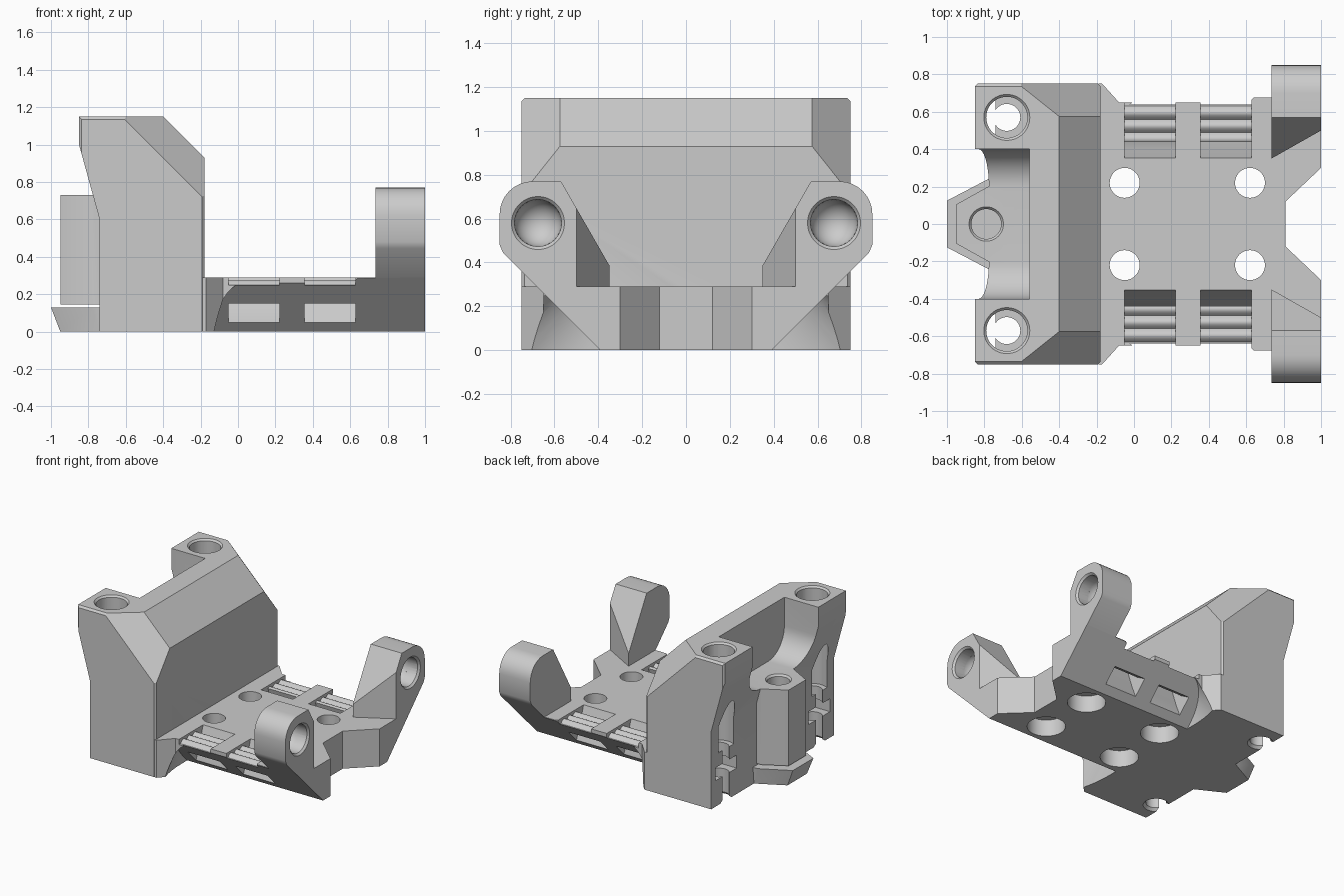
import bpy, bmesh, math
from mathutils import Vector

if "Cube" in bpy.data.objects:
    bpy.data.objects.remove(bpy.data.objects["Cube"])

grey = bpy.data.materials.new("light_grey_plastic")
grey.use_nodes = True
grey.diffuse_color = (0.6, 0.6, 0.6, 1)
grey.node_tree.nodes["Principled BSDF"].inputs["Base Color"].default_value = (0.6, 0.6, 0.6, 1)

# Mappings from a 2D profile plus depth to space
ALONG_X = lambda a, b, t: (t, a, b)
ALONG_Y = lambda a, b, t: (a, t, b)
ALONG_Z = lambda a, b, t: (a, b, t)


def make(name, bm):
    bmesh.ops.recalc_face_normals(bm, faces=bm.faces)
    mesh = bpy.data.meshes.new(name)
    bm.to_mesh(mesh)
    bm.free()
    mesh.materials.append(grey)
    obj = bpy.data.objects.new(name, mesh)
    bpy.context.collection.objects.link(obj)
    return obj


def prism(name, pts, lo, hi, place, scale=1.0):
    """Extrude a profile from lo to hi; scale resizes the lo end."""
    bm = bmesh.new()
    ends = [[bm.verts.new(place(a * k, b * k, t)) for a, b in pts]
            for t, k in ((lo, scale), (hi, 1.0))]
    n = len(pts)
    for end in ends:
        bm.faces.new(end)
    for i in range(n):
        j = (i + 1) % n
        bm.faces.new((ends[0][i], ends[0][j], ends[1][j], ends[1][i]))
    return make(name, bm)


def box(name, x0, x1, y0, y1, z0, z1):
    return prism(name, [(x0, y0), (x1, y0), (x1, y1), (x0, y1)], z0, z1, ALONG_Z)


def drill(x, y, r, z0, z1, r2=None):
    """Vertical round cutter; r2 is the radius at the top."""
    bm = bmesh.new()
    bmesh.ops.create_cone(bm, cap_ends=True, segments=48, radius1=r,
                          radius2=r if r2 is None else r2, depth=z1 - z0)
    bmesh.ops.translate(bm, verts=bm.verts, vec=(x, y, (z0 + z1) / 2))
    return make("drill", bm)


def combine(obj, tools, operation="DIFFERENCE"):
    for tool in tools:
        mod = obj.modifiers.new("cut", "BOOLEAN")
        mod.operation, mod.solver, mod.object = operation, "EXACT", tool
        bpy.context.view_layer.update()
        deps = bpy.context.evaluated_depsgraph_get()
        mesh = bpy.data.meshes.new_from_object(obj.evaluated_get(deps))
        obj.modifiers.clear()
        obj.data = mesh
        bpy.data.objects.remove(tool)


def slice_off(obj, point, normal):
    """Remove everything beyond a plane and cap the cut."""
    bm = bmesh.new()
    bm.from_mesh(obj.data)
    cut = bmesh.ops.bisect_plane(bm, geom=bm.verts[:] + bm.edges[:] + bm.faces[:],
                                 plane_co=Vector(point), plane_no=Vector(normal), clear_outer=True)
    edges = [e for e in cut["geom_cut"] if isinstance(e, bmesh.types.BMEdge)]
    bmesh.ops.contextual_create(bm, geom=edges)
    bmesh.ops.recalc_face_normals(bm, faces=bm.faces)
    bm.to_mesh(obj.data)
    bm.free()


def arc(cx, cy, rx, ry, a0, a1, n=12):
    return [(cx + rx * math.cos(math.radians(a0 + (a1 - a0) * i / n)),
             cy + ry * math.sin(math.radians(a0 + (a1 - a0) * i / n))) for i in range(n + 1)]


def mirror_pts(pts):
    return pts + [(x, -y) for x, y in reversed(pts)]


# Upright block with chamfered shoulders
block = prism("upright_block", [(-.74, 0), (-.74, .6), (-.85, 1), (-.85, 1.15), (-.4, 1.15),
                                (-.18, .93), (-.18, 0)], -.75, .75, ALONG_Y)
for s in (1, -1):
    slice_off(block, (-.4, s * .575, 1.15), (1, s * 1.257, 1))
    slice_off(block, (0, s * .735, 1.15), (0, s, 1))
    slice_off(block, (-.18, s * .737, 0), (1, s, 0))
    slice_off(block, (-.85, s * .737, 0), (-1, s, 0))

# Saddle scooped out of the rear top
saddle = [(-.4, 1.3)] + arc(-.2, .93, .2, .2, 180, 270) + arc(.2, .93, .2, .2, 270, 360) + [(.4, 1.3)]
combine(block, [prism("saddle", saddle, -1.1, -.56, ALONG_X)])

# Rear post and its flared foot
post = prism("post", mirror_pts([(-.7, .2), (-.78, .2), (-.95, .105)]), .145, .73, ALONG_Z)
foot = prism("foot", mirror_pts([(-.7, .24), (-.78, .24), (-1, .125)]), 0, .13, ALONG_Z, scale=.95)
combine(block, [post, foot], "UNION")
combine(block, [drill(-.79, 0, .08, .2, .9), drill(-.79, 0, .08, .715, .74, .1)])

# Bolt bores and nut slots in the block
for s in (1, -1):
    y = s * .57
    combine(block, [drill(-.68, y, .11, .4, 1.3), drill(-.68, y, .108, 1.135, 1.16, .133),
                    drill(-.68, y, .072, -.1, .5), drill(-.68, y, .1, -.01, .02, .072),
                    box("nut_slot", -.9, -.55, y - .13, y + .13, .2, .3)])

# Base plate with forked end
plate = prism("base_plate", mirror_pts([(-.19, .75), (-.17, .75), (-.08, .65), (.61, .65), (.64, .675),
                                        (1, .68), (1, .3), (.81, .12)]), 0, .29, ALONG_Z)

# Undercut sides with a rounded end
R = math.sqrt(.5)
undercut = [(1.2, .6), (1.2, -.2), (-.16, -.2)] + arc(.04, .05, .2, .32, 180, 90) + [(.04, .6)]
# Strap passages and ribbed strap beds
passage = [(.35, .3), (.43, .3), (.455, .2), (.54, .15), (.6, .115), (.49, .01), (.44, .05), (.4, .15)]
ribs = [(.42 + .01 * i, .25 + .025 * abs(math.sin(math.pi * i / 7))) for i in range(22)]
bed = [(.42, .35)] + ribs + [(.7, .25), (.7, .35)]
for s in (1, -1):
    slope = lambda a, b, t: (a, s * (.39 + (b + t) * R), (b - t) * R)
    combine(plate, [prism("undercut", undercut, 0, .8, slope)])
    side = lambda a, b, t: (t, s * a, b)
    for x in (-.05, .355):
        combine(plate, [prism("passage", passage, x, x + .272, side),
                        prism("bed", bed, x, x + .272, side)])

# Counterbored screw holes
for part in (plate, block):
    for x in (-.05, .62):
        for y in (-.22, .22):
            if part is plate or x < 0:
                combine(part, [drill(x, y, .135, -.1, .13)])
            if part is plate:
                combine(plate, [drill(x, y, .08, 0, .4)])

# Tapered arms with blind round sockets
arm_pts = [(.34, .25), (.34, .37), (.57, .77)] + arc(.7, .62, .15, .15, 90, 0, 8) + \
          [(.85, .48), (.835, .445), (.64, .25)]
parts = [block, plate]
for s, name in ((1, "rear_arm"), (-1, "front_arm")):
    arm = prism(name, arm_pts, .735, 1, lambda a, b, t: (t, s * a, b))
    slice_off(arm, (.735, s * .35, 0), (.15, -s * .265, 0))
    bm = bmesh.new()
    bmesh.ops.create_uvsphere(bm, u_segments=32, v_segments=16, radius=.107)
    bmesh.ops.translate(bm, verts=bm.verts, vec=(.9, s * .675, .58))
    ball = make("ball", bm)
    ring = lambda a, b, t: (t, s * .675 + a, .58 + b)
    bore = prism("bore", arc(0, 0, .107, .107, 0, 350, 35), .9, 1.1, ring)
    rim = prism("rim", arc(0, 0, .122, .122, 0, 350, 35), .985, 1.001, ring, scale=.87)
    combine(arm, [ball, bore, rim])
    parts.append(arm)

# Smooth the round bores, keep edges crisp
for obj in parts:
    bpy.ops.object.select_all(action="DESELECT")
    obj.select_set(True)
    bpy.context.view_layer.objects.active = obj
    bpy.ops.object.shade_smooth_by_angle(angle=math.radians(30))
